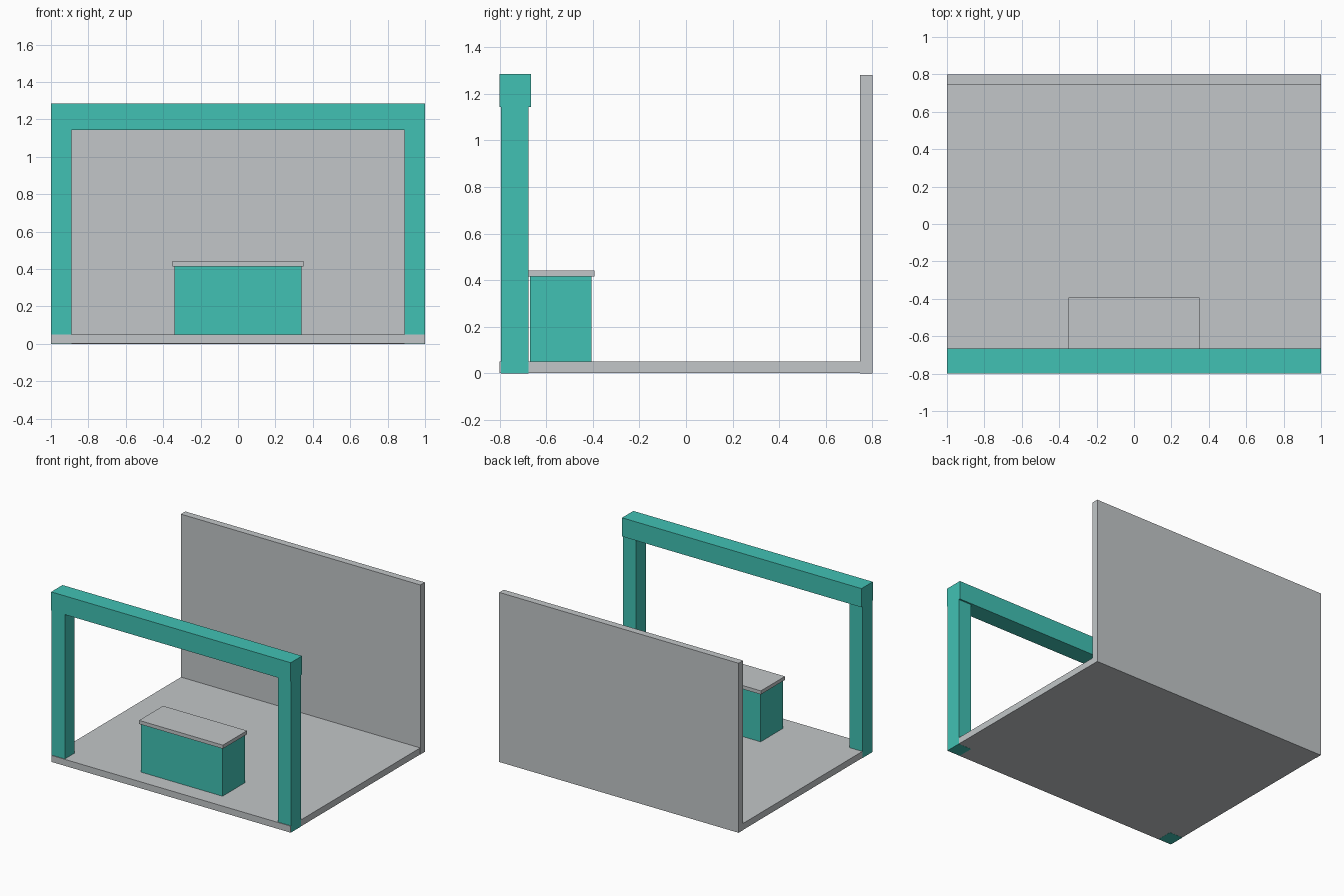
import bpy

cube = bpy.data.objects.get("Cube")
if cube:
    bpy.data.objects.remove(cube, do_unlink=True)


def make_material(name, rgb):
    mat = bpy.data.materials.new(name)
    mat.use_nodes = True
    colour = (*rgb, 1.0)
    mat.diffuse_color = colour
    mat.node_tree.nodes["Principled BSDF"].inputs["Base Color"].default_value = colour
    return mat


grey = make_material("light_grey", (0.54, 0.565, 0.58))
teal = make_material("teal", (0.053, 0.535, 0.455))


def box(name, low, high, mat):
    """Axis-aligned box between two corners."""
    centre = [(a + b) / 2 for a, b in zip(low, high)]
    bpy.ops.mesh.primitive_cube_add(size=1, location=centre)
    obj = bpy.context.object
    obj.name = name
    obj.scale = [b - a for a, b in zip(low, high)]
    bpy.ops.object.transform_apply(location=False, rotation=False, scale=True)
    obj.data.materials.append(mat)
    return obj


# Floor slab and back wall
box("floor", (-0.999, -0.80, 0.001), (0.999, 0.75, 0.05), grey)
box("back_wall", (-1, 0.747, 0), (1, 0.80, 1.28), grey)

# Front gateway: two posts and a slightly deeper beam
for side, x in (("left", 0.945), ("right", -0.945)):
    box(side + "_post", (x - 0.055, -0.795, 0), (x + 0.055, -0.677, 1.15), teal)
box("beam", (-1, -0.80, 1.143), (1, -0.665, 1.284), teal)

# Counter with an overhanging top
box("counter", (-0.34, -0.67, 0.002), (0.34, -0.405, 0.415), teal)
box("counter_top", (-0.35, -0.68, 0.415), (0.35, -0.393, 0.442), grey)
